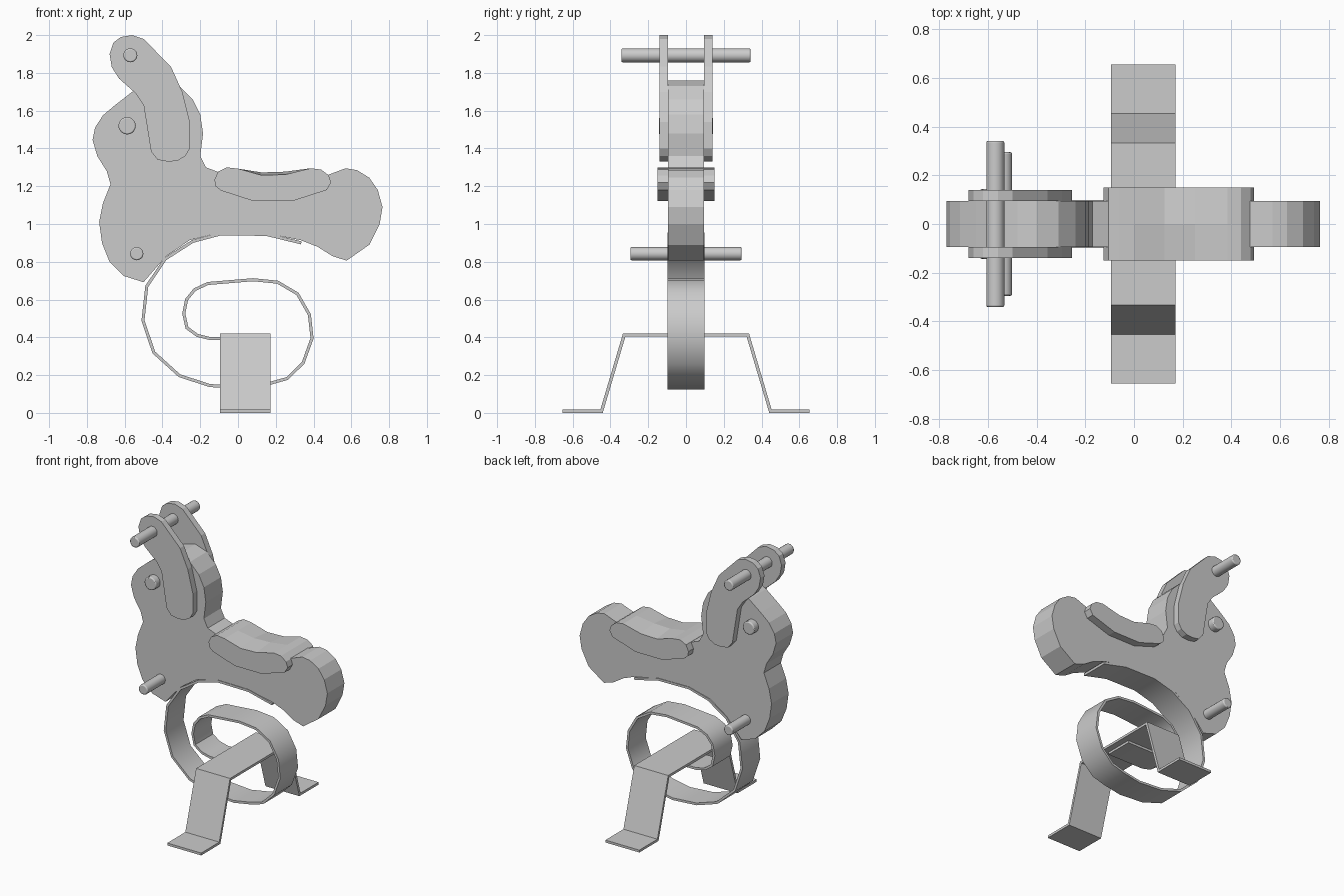
import bpy, bmesh, math
from mathutils import Vector

if "Cube" in bpy.data.objects:
    bpy.data.objects.remove(bpy.data.objects["Cube"])


def finish(name, bm, smooth=None):
    bmesh.ops.recalc_face_normals(bm, faces=bm.faces)
    me = bpy.data.meshes.new(name)
    bm.to_mesh(me)
    bm.free()
    ob = bpy.data.objects.new(name, me)
    bpy.context.collection.objects.link(ob)
    if smooth:
        bpy.ops.object.select_all(action='DESELECT')
        ob.select_set(True)
        bpy.context.view_layer.objects.active = ob
        bpy.ops.object.shade_smooth_by_angle(angle=math.radians(smooth))
    return ob


def slab(name, outline, y0, y1):
    """Extrude an (x, z) outline from y0 to y1."""
    bm = bmesh.new()
    face = bm.faces.new([bm.verts.new((x, y0, z)) for x, z in outline])
    ext = bmesh.ops.extrude_face_region(bm, geom=[face])["geom"]
    bmesh.ops.translate(bm, vec=(0, y1 - y0, 0),
                        verts=[v for v in ext if isinstance(v, bmesh.types.BMVert)])
    return finish(name, bm)


def ribbon(name, path, thick, w0, w1, place, smooth=None):
    """Bent strip: mitred thickness around a 2D path, spread from w0 to w1."""
    pts = [Vector(p) for p in path]
    bm = bmesh.new()
    rings = []
    for i, p in enumerate(pts):
        a = (p - pts[i - 1]).normalized() if i else (pts[1] - p).normalized()
        b = (pts[i + 1] - p).normalized() if i < len(pts) - 1 else a
        t = (a + b).normalized()
        n = Vector((-t.y, t.x)) * (thick / 2 / max(t.dot(a), 0.5))
        rings.append([bm.verts.new(place(q, w)) for q, w in
                      ((p + n, w0), (p + n, w1), (p - n, w1), (p - n, w0))])
    for r, s in zip(rings, rings[1:]):
        for k in range(4):
            bm.faces.new((r[k], r[(k + 1) % 4], s[(k + 1) % 4], s[k]))
    bm.faces.new(rings[0])
    bm.faces.new(rings[-1])
    return finish(name, bm, smooth)


def rod(name, x, z, radius, half):
    """Round bar across y with softened ends."""
    bpy.ops.mesh.primitive_cylinder_add(vertices=20, radius=radius, depth=2 * half,
                                        location=(x, 0, z), rotation=(math.pi / 2, 0, 0))
    ob = bpy.context.object
    ob.name = name
    mod = ob.modifiers.new("soft_ends", 'BEVEL')
    mod.width, mod.segments, mod.limit_method = 0.007, 2, 'ANGLE'
    bpy.ops.object.shade_smooth_by_angle(angle=math.radians(40))
    return ob


# Animal body: head, chest, back and tail in one thick board
slab("body", [
    (-.56, 1.70), (-.48, 1.74), (-.40, 1.76), (-.31, 1.73), (-.24, 1.66), (-.20, 1.58),
    (-.185, 1.48), (-.20, 1.36), (-.17, 1.30), (-.09, 1.27), (.02, 1.23), (.14, 1.21),
    (.28, 1.21), (.42, 1.24), (.49, 1.265), (.57, 1.295), (.63, 1.285), (.695, 1.245),
    (.74, 1.18), (.765, 1.09), (.75, 1.0), (.695, .89), (.575, .806), (.50, .83),
    (.42, .88), (.33, .915), (.15, .95), (-.09, .955), (-.255, .915), (-.383, .827),
    (-.50, .692), (-.605, .725), (-.68, .80), (-.72, .90), (-.735, 1.01), (-.715, 1.11),
    (-.675, 1.21), (-.695, 1.28), (-.745, 1.36), (-.77, 1.445), (-.757, 1.51),
    (-.715, 1.575), (-.65, 1.63)], -.095, .095)

# Pair of crest plates carrying the handle
crest = [
    (-.56, 2.0), (-.50, 1.98), (-.355, 1.833), (-.295, 1.70), (-.255, 1.54), (-.255, 1.40),
    (-.278, 1.36), (-.32, 1.335), (-.37, 1.33), (-.425, 1.34), (-.46, 1.383), (-.483, 1.525),
    (-.50, 1.63), (-.54, 1.69), (-.63, 1.77), (-.668, 1.83), (-.68, 1.90), (-.66, 1.96),
    (-.62, 1.99)]
for side, s in (("left", 1), ("right", -1)):
    slab("crest_plate_" + side, crest, s * .095, s * .14)

# Saddle seat: outline lofted over three stations, middle of the dip slightly raised
seat = [
    (-.125, 1.235), (-.105, 1.277), (-.06, 1.30), (0, 1.293), (.125, 1.258), (.25, 1.262),
    (.385, 1.295), (.44, 1.288), (.48, 1.258), (.493, 1.22), (.47, 1.18), (.29, 1.122),
    (.08, 1.122), (-.09, 1.177), (-.118, 1.20)]
bm = bmesh.new()
rows = [[bm.verts.new((x, y, z + (.015 if y == 0 and 4 <= i <= 5 else 0)))
         for i, (x, z) in enumerate(seat)] for y in (-.15, 0, .15)]
for a, b in zip(rows, rows[1:]):
    for i in range(len(seat)):
        j = (i + 1) % len(seat)
        bm.faces.new((a[i], a[j], b[j], b[i]))
bm.faces.new(rows[0])
bm.faces.new(rows[-1])
finish("seat", bm)

# Handle, foot rest and eyes
rod("handle_bar", -.57, 1.893, .037, .342)
rod("foot_rest", -.536, .843, .035, .295)
rod("eyes", -.587, 1.52, .046, .143)

# Flat coil spring winding from the belly to the stand
ribbon("spring", [
    (.335, .90), (.15, .945), (-.09, .948), (-.24, .908), (-.385, .815), (-.483, .67),
    (-.503, .49), (-.446, .32), (-.31, .197), (-.15, .145), (.035, .132), (.165, .155),
    (.26, .182), (.345, .265), (.392, .395), (.378, .52), (.315, .63), (.21, .692),
    (.08, .705), (-.16, .685), (-.23, .652), (-.272, .60), (-.287, .525), (-.27, .45),
    (-.215, .41), (-.15, .394), (.13, .394)],
    .016, -.099, .099, lambda q, w: (q.x, w, q.y), 40)

# Bent sheet stand
ribbon("stand", [(-.655, .009), (-.447, .009), (-.327, .413),
                 (.327, .413), (.447, .009), (.655, .009)],
       .017, -.094, .171, lambda q, w: (w, q.x, q.y))
